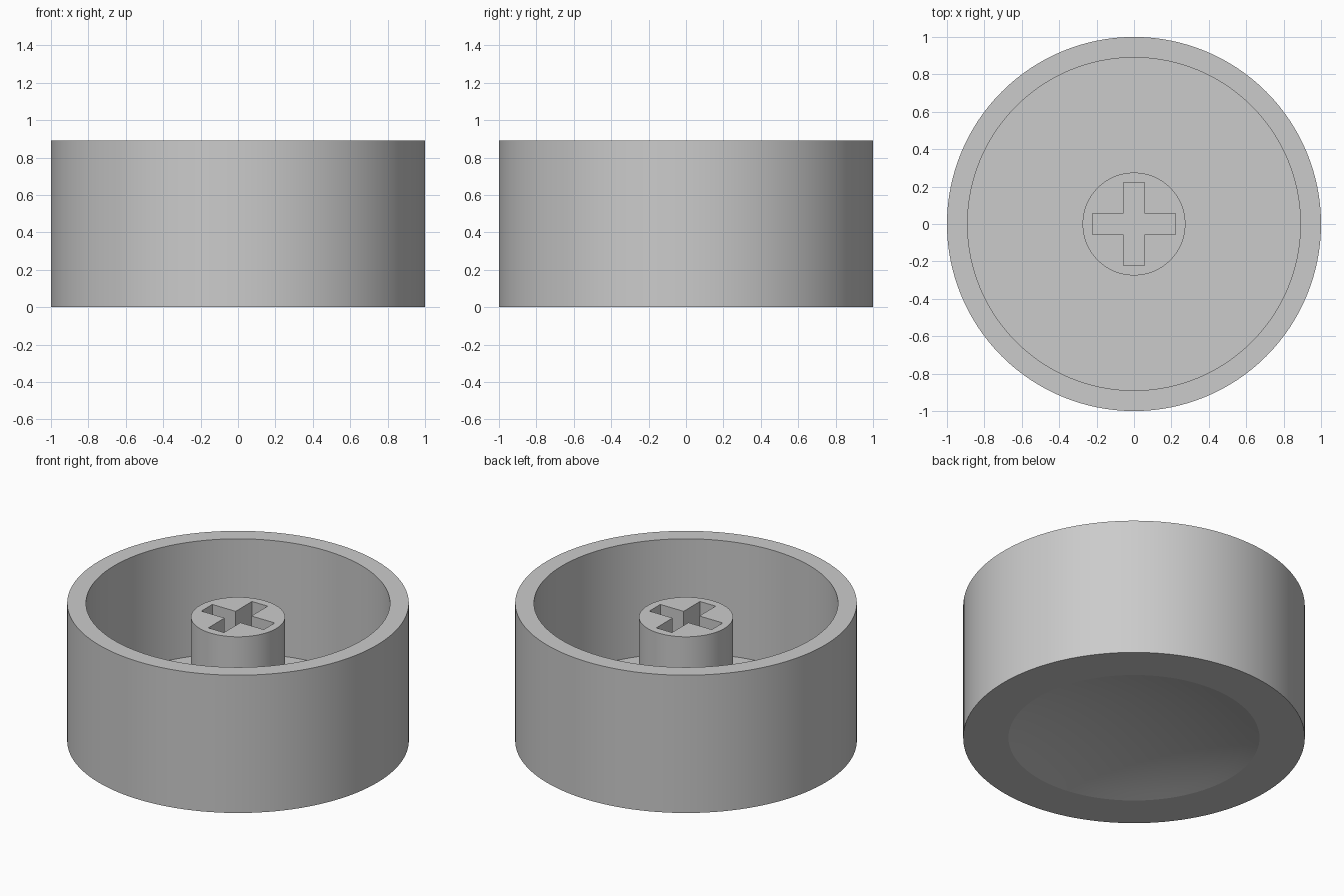
import bpy, bmesh, math

cube = bpy.data.objects.get("Cube")
if cube:
    bpy.data.objects.remove(cube, do_unlink=True)

SEGMENTS = 128
HEIGHT, OUTER_R, INNER_R = 0.89, 1.0, 0.89
FLOOR_Z = 0.15
POST_R, POST_TOP = 0.275, 0.80
DISH_R, DISH_DEPTH, DISH_RINGS = 0.735, 0.10, 10
ARM_LENGTH, ARM_HALF = 0.223, 0.056

grey = bpy.data.materials.new("plain grey")
grey.use_nodes = True
grey.diffuse_color = (0.6, 0.6, 0.6, 1)
grey.node_tree.nodes["Principled BSDF"].inputs["Base Color"].default_value = (0.6, 0.6, 0.6, 1)


def make_object(name, bm):
    bmesh.ops.recalc_face_normals(bm, faces=bm.faces)
    mesh = bpy.data.meshes.new(name)
    bm.to_mesh(mesh)
    bm.free()
    mesh.materials.append(grey)
    obj = bpy.data.objects.new(name, mesh)
    bpy.context.collection.objects.link(obj)
    return obj


def lathe(name, profile):
    """Revolve (radius, z) points about the z axis."""
    bm = bmesh.new()
    verts = [bm.verts.new((r, 0, z)) for r, z in profile]
    edges = [bm.edges.new(pair) for pair in zip(verts, verts[1:])]
    bmesh.ops.spin(bm, geom=verts + edges, cent=(0, 0, 0), axis=(0, 0, 1),
                   angle=math.tau, steps=SEGMENTS, use_merge=True)
    bmesh.ops.remove_doubles(bm, verts=bm.verts, dist=1e-5)
    return make_object(name, bm)


# Round cap: shallow underside dish, wall, inner floor and centre post
dish = []
for i in range(DISH_RINGS + 1):
    t = i / DISH_RINGS
    dish.append((DISH_R * t, DISH_DEPTH * (1 - t * t)))
cap = lathe("round_cap", dish + [
    (OUTER_R, 0), (OUTER_R, HEIGHT), (INNER_R, HEIGHT), (INNER_R, FLOOR_Z),
    (POST_R, FLOOR_Z), (POST_R, POST_TOP), (0, POST_TOP)])

# Cross-shaped socket cutter: one quarter outline turned four times
bm = bmesh.new()
outline = []
for k in range(4):
    c, s = round(math.cos(k * math.pi / 2)), round(math.sin(k * math.pi / 2))
    for x, y in ((ARM_LENGTH, -ARM_HALF), (ARM_LENGTH, ARM_HALF), (ARM_HALF, ARM_HALF)):
        outline.append(bm.verts.new((x * c - y * s, x * s + y * c, FLOOR_Z + 0.01)))
face = bm.faces.new(outline)
top = bmesh.ops.extrude_face_region(bm, geom=[face])["geom"]
bmesh.ops.translate(bm, vec=(0, 0, HEIGHT - FLOOR_Z),
                    verts=[v for v in top if isinstance(v, bmesh.types.BMVert)])
cutter = make_object("socket_cutter", bm)
cutter.hide_render = True

# Cut the socket into the post
cut = cap.modifiers.new("socket", 'BOOLEAN')
cut.operation = 'DIFFERENCE'
cut.solver = 'EXACT'
cut.object = cutter
bpy.ops.object.select_all(action='DESELECT')
bpy.context.view_layer.objects.active = cap
cap.select_set(True)
bpy.ops.object.modifier_apply(modifier=cut.name)
bpy.data.objects.remove(cutter, do_unlink=True)

# Smooth curved walls, crisp rims
bpy.ops.object.shade_smooth_by_angle(angle=math.radians(10))
